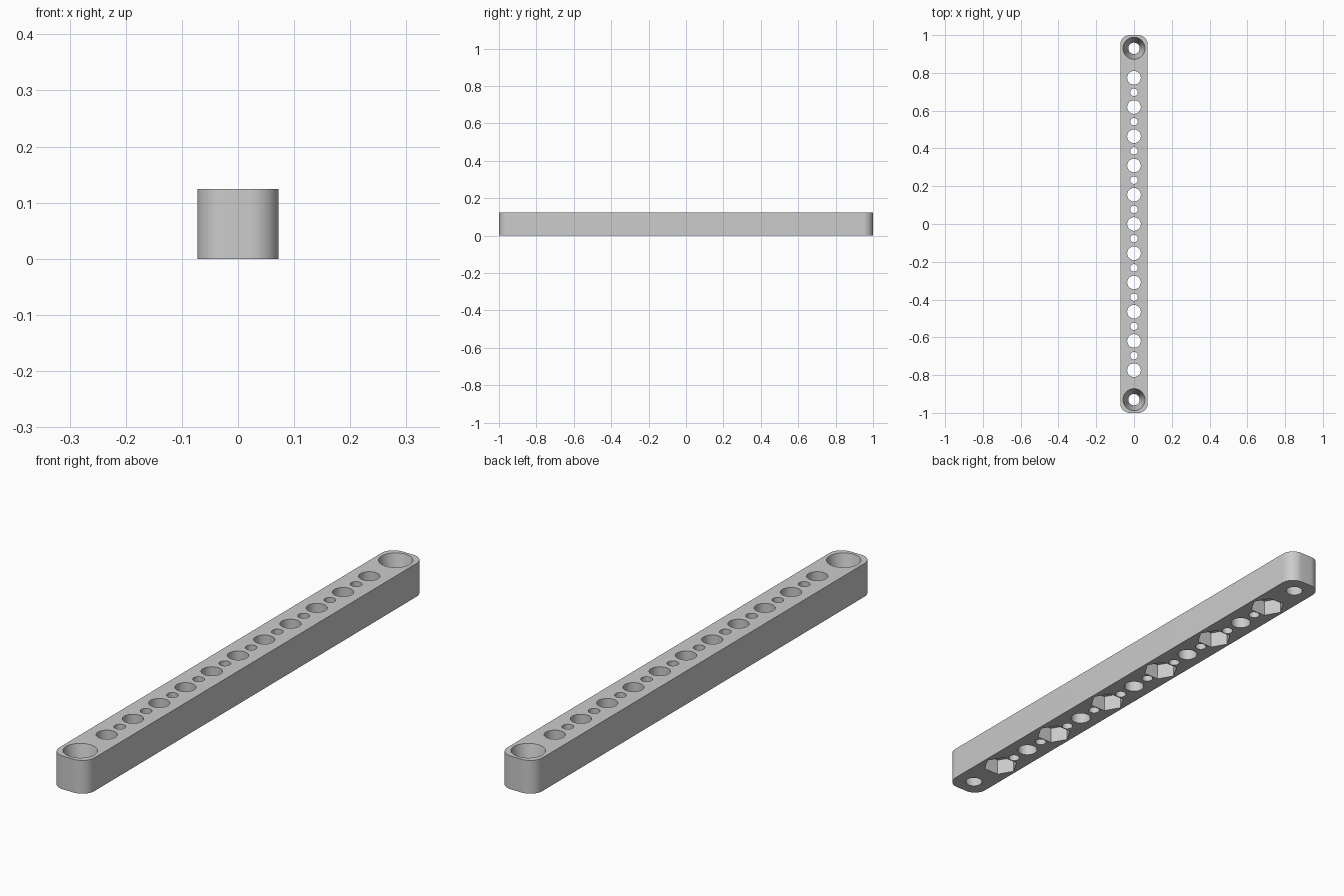
import bpy
import bmesh
import math
from mathutils import Matrix

LENGTH, WIDTH, HEIGHT = 2.0, 0.145, 0.124
CORNER = 0.05
PITCH = 0.1548
END_Y = 0.93
POCKET_DEPTH = 0.06

if "Cube" in bpy.data.objects:
    bpy.data.objects.remove(bpy.data.objects["Cube"])

grey = bpy.data.materials.new("light grey")
grey.use_nodes = True
colour = (0.6, 0.6, 0.6, 1)
grey.diffuse_color = colour
grey.node_tree.nodes["Principled BSDF"].inputs["Base Color"].default_value = colour


def add_object(name, bm):
    mesh = bpy.data.meshes.new(name)
    bm.to_mesh(mesh)
    bm.free()
    mesh.materials.append(grey)
    obj = bpy.data.objects.new(name, mesh)
    bpy.context.collection.objects.link(obj)
    return obj


def add_plug(bm, y, z0, z1, r0, r1, sides=48):
    """Vertical cylinder, cone or prism from z0 to z1."""
    bmesh.ops.create_cone(
        bm, cap_ends=True, segments=sides, radius1=r0, radius2=r1, depth=z1 - z0,
        matrix=Matrix.Translation((0, y, (z0 + z1) / 2)))


# Bar with rounded vertical corners
bm = bmesh.new()
bmesh.ops.create_cube(bm, size=1, matrix=Matrix.Translation((0, 0, HEIGHT / 2))
                      @ Matrix.Diagonal((WIDTH, LENGTH, HEIGHT, 1)))
uprights = [e for e in bm.edges if abs(e.verts[0].co.z - e.verts[1].co.z) > 0.01]
bmesh.ops.bevel(bm, geom=uprights, offset=CORNER, segments=12, profile=0.5,
                affect='EDGES')
bar = add_object("mounting_bar", bm)

# Through holes: large, small in between, tapered at both ends
bm = bmesh.new()
over = 0.02
for k in range(-5, 6):
    add_plug(bm, k * PITCH, -over, HEIGHT + over, 0.036, 0.036)
for k in range(-5, 5):
    add_plug(bm, (k + 0.5) * PITCH, -over, HEIGHT + over, 0.02, 0.02, 32)
taper = (0.058 - 0.03) / HEIGHT * over
for side in (-1, 1):
    add_plug(bm, side * END_Y, -over, HEIGHT + over, 0.03 - taper, 0.058 + taper, 64)
holes = add_object("hole_cutter", bm)

# Hexagonal nut pockets under every second large hole, corners across the bar
bm = bmesh.new()
for k in range(-5, 6, 2):
    add_plug(bm, k * PITCH, -over, POCKET_DEPTH, 0.063, 0.063, 6)
    ring = [v for v in bm.verts if abs(v.co.y - k * PITCH) < PITCH / 2]
    if max(v.co.x for v in ring) < 0.06:
        bmesh.ops.rotate(bm, verts=ring, cent=(0, k * PITCH, 0),
                         matrix=Matrix.Rotation(math.pi / 6, 3, 'Z'))
pockets = add_object("nut_pocket_cutter", bm)

# Cut, then shade smooth with sharp rims
bpy.ops.object.select_all(action='DESELECT')
bpy.context.view_layer.objects.active = bar
bar.select_set(True)
for cutter in (holes, pockets):
    cutter.hide_render = True
    mod = bar.modifiers.new(cutter.name, 'BOOLEAN')
    mod.operation = 'DIFFERENCE'
    mod.solver = 'EXACT'
    mod.object = cutter
    bpy.ops.object.modifier_apply(modifier=mod.name)
    bpy.data.objects.remove(cutter)
bpy.ops.object.shade_smooth_by_angle(angle=math.radians(30))
